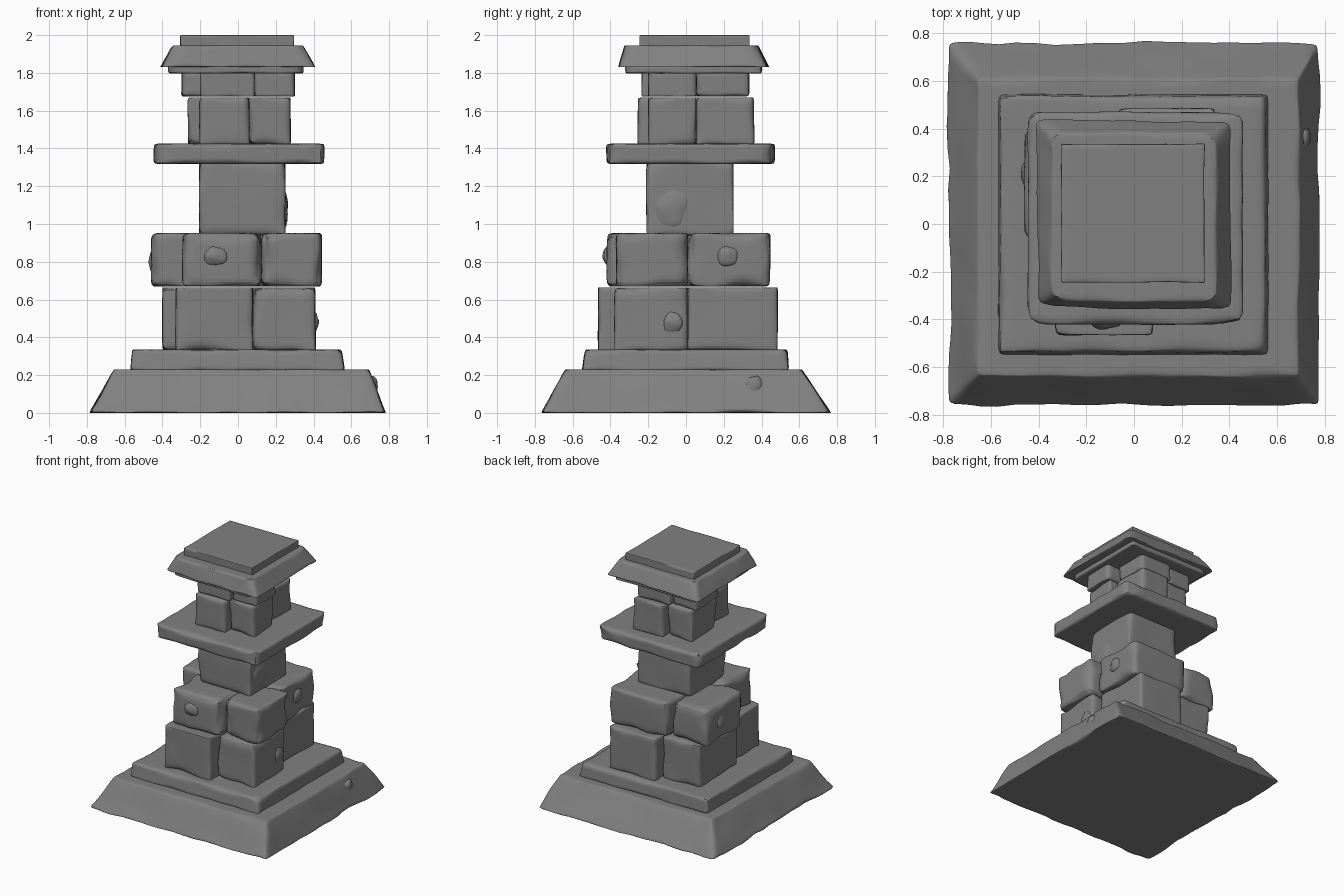
import bpy, bmesh, math
from mathutils import Vector, noise

if "Cube" in bpy.data.objects:
    bpy.data.objects.remove(bpy.data.objects["Cube"])

seed = 0
grey = bpy.data.materials.new("dark_stone")
grey.diffuse_color = (0.22, 0.22, 0.22, 1)
grey.use_nodes = True
grey.node_tree.nodes["Principled BSDF"].inputs["Base Color"].default_value = grey.diffuse_color


def stone(name, x, y, z, r=0.025, chip=0.03, top=None, cuts=14, wobble=0.004, corner=0.03):
    """Worn stone box: edges rounded by a noisy radius, optionally tapered to a top rectangle."""
    global seed
    seed += 1
    off = Vector((seed * 7.3, seed * 3.1, seed * 5.7))
    lo, hi = Vector((x[0], y[0], z[0])), Vector((x[1], y[1], z[1]))
    mid, half = (lo + hi) / 2, (hi - lo) / 2
    bm = bmesh.new()
    bmesh.ops.create_cube(bm, size=2)
    bmesh.ops.subdivide_edges(bm, edges=bm.edges[:], cuts=cuts, use_grid_fill=True)
    for v in bm.verts:
        # crowd the grid towards the edges
        u = Vector([math.sin(c * math.pi / 2) for c in v.co])
        p = mid + Vector([u[i] * half[i] for i in range(3)])
        bite = max(-0.5, noise.noise(p * 6 + off))
        # worn edges, then worn upright corners
        for base, amount, flat in ((r, chip, False), (corner, corner, True)):
            rad = min(max(base + amount * bite, 0.004), min(half[:2] if flat else half) * 0.9)
            q = Vector([min(max(p[i], lo[i] + rad), hi[i] - rad) for i in range(3)])
            if flat:
                q.z = p.z
            d = p - q
            if d.length > rad:
                p = q + d.normalized() * rad
        if top:
            t = (p.z - lo.z) / (hi.z - lo.z)
            for i, (b, e) in enumerate(((x, top[0]), (y, top[1]))):
                f = (p[i] - b[0]) / (b[1] - b[0])
                p[i] = (1 - t) * p[i] + t * (e[0] + f * (e[1] - e[0]))
        n = wobble * noise.noise(p * 5 + off)
        p.x += n * u.x
        p.y += n * u.y
        v.co = p
    mesh = bpy.data.meshes.new(name)
    bm.to_mesh(mesh)
    bm.free()
    mesh.materials.append(grey)
    obj = bpy.data.objects.new(name, mesh)
    bpy.context.collection.objects.link(obj)
    return obj


def course(name, z, xs, ys, r, chip, back_x=None, corner=0.03):
    """Four blocks laid pinwheel fashion; xs = left, front-left edge, seam, right; ys alike."""
    xl, xa, xm, xr = xs
    yf, ya, ym, yb = ys
    cx, cy = (xl + xr) / 2, (yf + yb) / 2
    bx, by = 2 * cx - xm, cy - 0.1 * (yb - yf)
    blocks = {
        "front_left": ((xa, xm), (yf, by)),
        "front_right": ((xm, xr), (ya, ym)),
        "back_right": ((bx, back_x or 2 * cx - xa), (ym, yb)),
        "back_left": ((xl, bx), (by, 2 * cy - ya)),
    }
    for part, (x, y) in blocks.items():
        stone(f"{name}_{part}", x, y, z, r, chip, corner=corner)


def knob(name, loc, size):
    """Small rounded lump on a stone face."""
    bpy.ops.mesh.primitive_ico_sphere_add(subdivisions=3, radius=1, location=loc)
    o = bpy.context.object
    o.name = name
    o.scale = size
    o.data.materials.append(grey)
    for v in o.data.vertices:
        v.co *= 1 + 0.2 * noise.noise(v.co * 1.5 + Vector(loc) * 9)


# stepped base
stone("base_plinth", (-0.785, 0.78), (-0.765, 0.765), (0, 0.23), 0.012, 0.04,
      top=((-0.655, 0.69), (-0.635, 0.61)), cuts=24, wobble=0.01, corner=0.025)
stone("base_step", (-0.57, 0.565), (-0.55, 0.545), (0.22, 0.335), 0.022, 0.03, cuts=20,
      top=((-0.56, 0.55), (-0.535, 0.535)), corner=0.015)

# lower block courses
course("lower_course", (0.33, 0.665), (-0.40, -0.33, 0.08, 0.41), (-0.465, -0.38, 0.01, 0.485), 0.022, 0.05)
course("upper_course", (0.668, 0.952), (-0.46, -0.295, 0.125, 0.445), (-0.42, -0.37, 0.01, 0.445),
       0.04, 0.06, back_x=0.37, corner=0.06)

# shaft and ledge
stone("shaft", (-0.205, 0.25), (-0.21, 0.25), (0.94, 1.33), 0.02, 0.04, corner=0.015)
stone("ledge", (-0.445, 0.455), (-0.42, 0.47), (1.318, 1.425), 0.028, 0.03, cuts=20, corner=0.08)

# neck block courses
course("neck_lower", (1.42, 1.67), (-0.265, -0.205, 0.06, 0.28), (-0.255, -0.20, 0.055, 0.36), 0.02, 0.04)
course("neck_upper", (1.675, 1.81), (-0.30, -0.2, 0.088, 0.30), (-0.235, -0.20, 0.055, 0.335), 0.02, 0.03)

# cap
stone("cap_underside", (-0.37, 0.345), (-0.32, 0.40), (1.797, 1.845), 0.014, 0.015, corner=0.05)
stone("cap_slope", (-0.41, 0.41), (-0.355, 0.435), (1.83, 1.945), 0.012, 0.025,
      top=((-0.345, 0.345), (-0.325, 0.38)), cuts=20, wobble=0.008, corner=0.07)
stone("cap_top", (-0.305, 0.295), (-0.245, 0.335), (1.935, 2.0), 0.006, 0.008, corner=0.005)

# lumps on the stone faces
knob("front_lump", (-0.12, -0.405, 0.83), (0.065, 0.035, 0.055))
knob("right_lump", (0.355, 0.22, 0.83), (0.035, 0.06, 0.06))
knob("left_lump", (-0.445, 0.21, 0.80), (0.028, 0.06, 0.06))
knob("lower_right_lump", (0.395, -0.07, 0.475), (0.032, 0.055, 0.06))
knob("base_lump", (0.705, 0.36, 0.14), (0.035, 0.055, 0.06))
knob("shaft_lump", (0.225, -0.08, 1.08), (0.042, 0.11, 0.12))

# smooth shading with crisp edges
bpy.ops.object.select_all(action='SELECT')
bpy.context.view_layer.objects.active = bpy.data.objects["shaft"]
bpy.ops.object.shade_smooth_by_angle(angle=math.radians(40))
